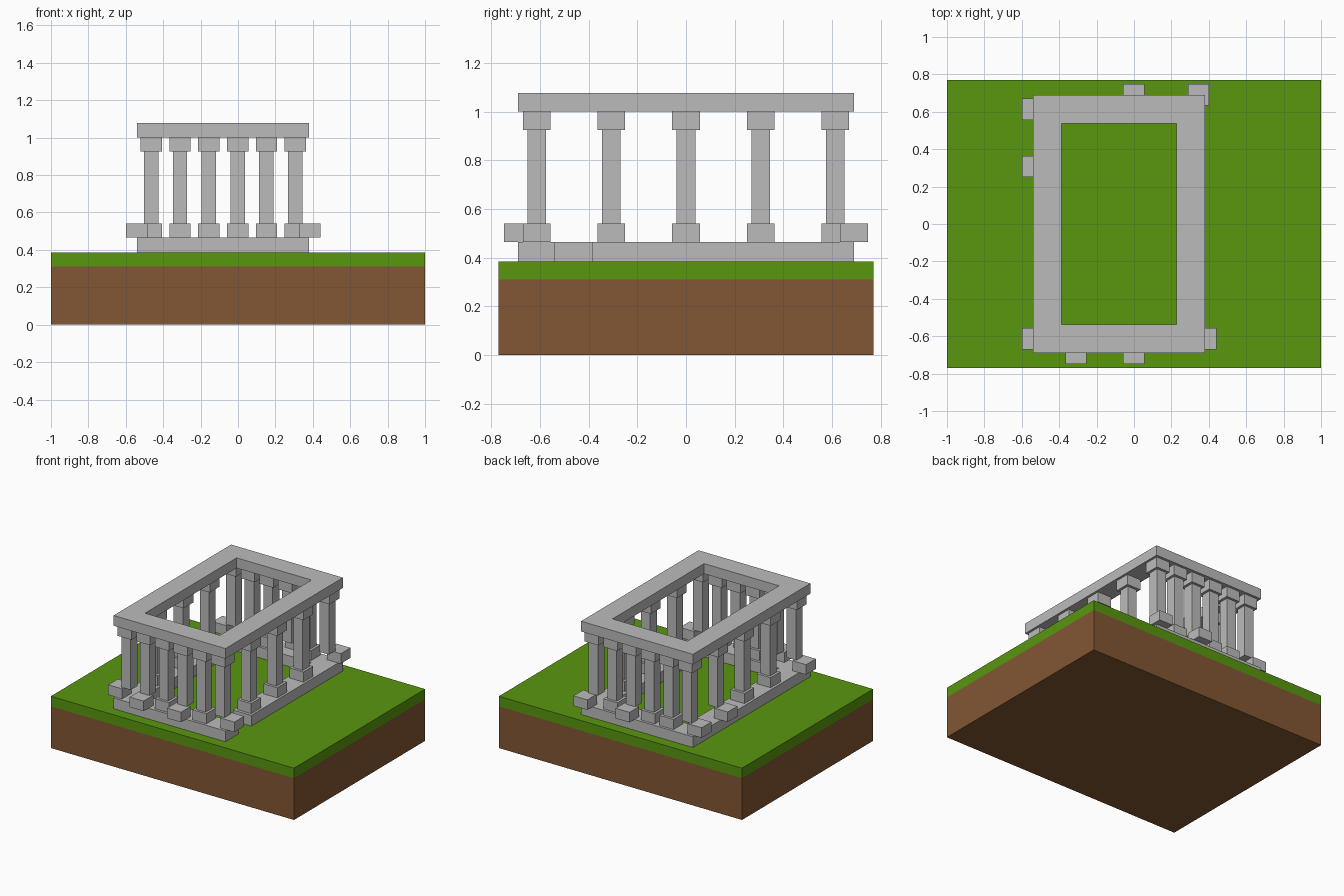
import bpy
import bmesh
from mathutils import Matrix, Vector

cube = bpy.data.objects.get("Cube")
if cube:
    bpy.data.objects.remove(cube, do_unlink=True)


def material(name, rgb):
    mat = bpy.data.materials.new(name)
    mat.use_nodes = True
    color = (*rgb, 1)
    mat.diffuse_color = color
    bsdf = next(n for n in mat.node_tree.nodes if n.type == "BSDF_PRINCIPLED")
    bsdf.inputs["Base Color"].default_value = color
    return mat


STONE = material("grey stone", (0.5, 0.5, 0.5))
GRASS = material("grass green", (0.098, 0.305, 0.0045))
SOIL = material("soil brown", (0.225, 0.095, 0.034))


def boxes(name, mat, extents):
    """One object from boxes given as (x0, x1, y0, y1, z0, z1)."""
    bm = bmesh.new()
    for x0, x1, y0, y1, z0, z1 in extents:
        center = Vector((x0 + x1, y0 + y1, z0 + z1)) / 2
        size = Matrix.Diagonal((x1 - x0, y1 - y0, z1 - z0, 1))
        bmesh.ops.create_cube(bm, size=1, matrix=Matrix.Translation(center) @ size)
    mesh = bpy.data.meshes.new(name)
    bm.to_mesh(mesh)
    bm.free()
    mesh.materials.append(mat)
    obj = bpy.data.objects.new(name, mesh)
    bpy.context.collection.objects.link(obj)
    return obj


def block(name, x, y, width, z0, z1):
    h = width / 2
    return boxes(name, STONE, [(x - h, x + h, y - h, y + h, z0, z1)])


# Outer edges of the temple, width of its beams, and stacked heights
LEFT, RIGHT, FRONT, BACK, BEAM = -0.54, 0.38, -0.69, 0.69, 0.152
GROUND, STEP, FOOT, NECK, LINTEL, TOP = 0.385, 0.465, 0.54, 0.925, 1.002, 1.078


def ring(name, z0, z1, gap=0.0):
    """Rectangular frame; the gap shortens one side beam at its front end."""
    inner_f, inner_b = FRONT + BEAM, BACK - BEAM
    boxes(name, STONE, [
        (LEFT, RIGHT, FRONT, inner_f, z0, z1),
        (LEFT, RIGHT, inner_b, BACK, z0, z1),
        (LEFT, LEFT + BEAM, inner_f, inner_b, z0, z1),
        (RIGHT - BEAM, RIGHT, inner_f + gap, inner_b, z0, z1),
    ])


# Ground slab
boxes("soil", SOIL, [(-1, 1, -0.77, 0.77, 0, 0.31)])
boxes("grass", GRASS, [(-1, 1, -0.77, 0.77, 0.31, GROUND)])

# Foundation with an entrance gap, and the top beams
ring("foundation", GROUND, STEP, gap=BEAM)
ring("top_beams", LINTEL, TOP)

# Columns: six along front and back, five along each side
xs = [-0.464 + 0.154 * i for i in range(6)]
ys = [-0.614 + 0.307 * j for j in range(5)]

# Feet that have slid out of line, by column index
S = 0.077
slid = {
    (0, 0): (-S, 0), (0, 3): (-S, 0), (0, 4): (-S, 0), (5, 0): (S, 0),
    (1, 0): (0, -S), (3, 0): (0, -S), (3, 4): (0, S), (5, 4): (S / 2, S),
}

for i, x in enumerate(xs):
    for j, y in enumerate(ys):
        if i in (0, 5) or j in (0, 4):
            dx, dy = slid.get((i, j), (0, 0))
            block("column_foot", x + dx, y + dy, 0.114, STEP, FOOT)
            block("column_shaft", x, y, 0.077, FOOT, NECK)
            block("column_capital", x, y, 0.114, NECK, LINTEL)
